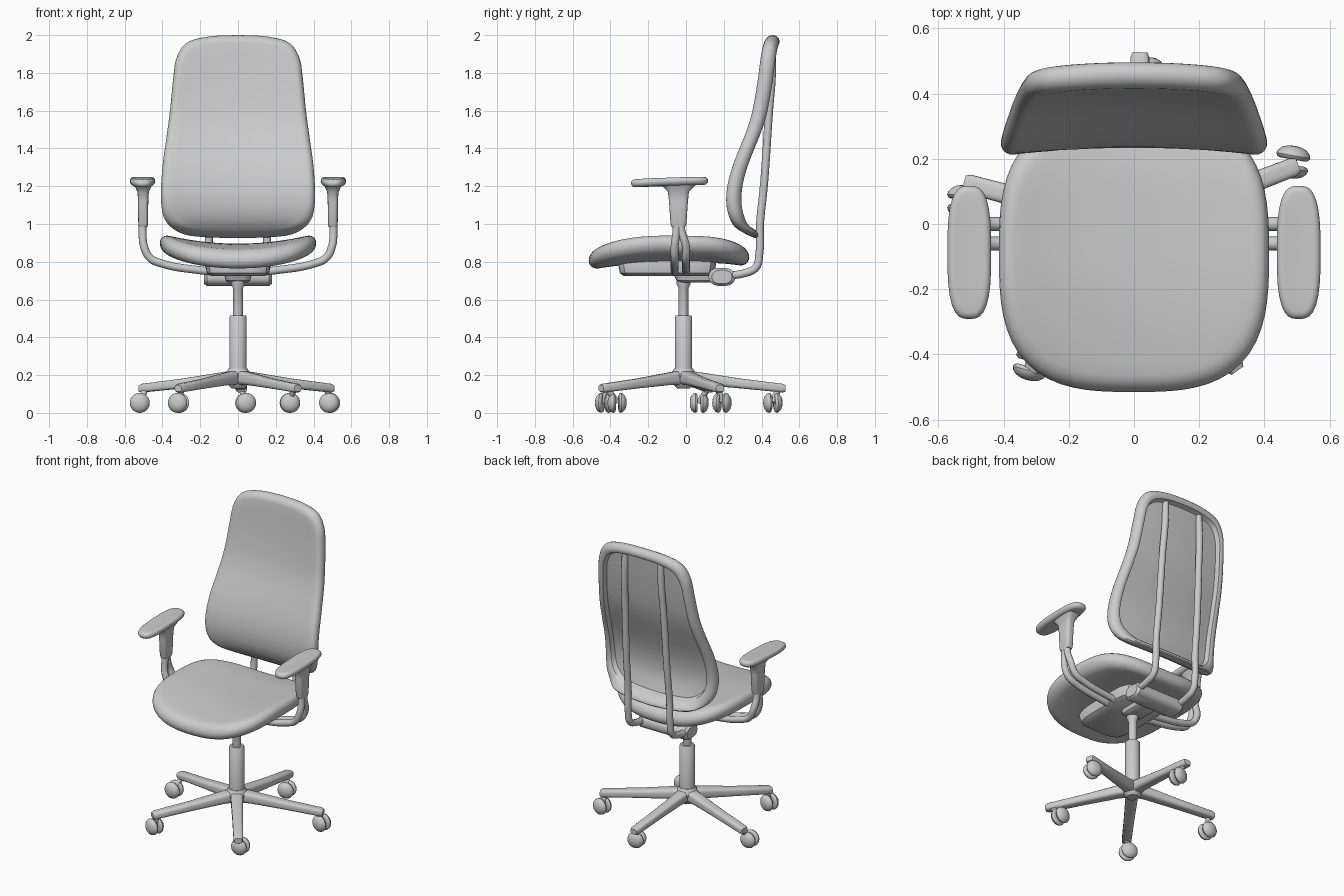
import bpy, bmesh
from math import sin, cos, pi, radians
from mathutils import Vector

if "Cube" in bpy.data.objects:
    bpy.data.objects.remove(bpy.data.objects["Cube"])


def finish(bm, name, angle=40):
    bmesh.ops.recalc_face_normals(bm, faces=bm.faces)
    me = bpy.data.meshes.new(name)
    bm.to_mesh(me)
    bm.free()
    ob = bpy.data.objects.new(name, me)
    bpy.context.collection.objects.link(ob)
    bpy.ops.object.select_all(action='DESELECT')
    bpy.context.view_layer.objects.active = ob
    ob.select_set(True)
    bpy.ops.object.shade_smooth_by_angle(angle=radians(angle))
    return ob


def loft(name, rings, angle=40):
    """Skin a list of equal-length point rings and cap both ends."""
    bm = bmesh.new()
    rows = [[bm.verts.new(p) for p in r] for r in rings]
    n = len(rows[0])
    for a, b in zip(rows, rows[1:]):
        for i in range(n):
            bm.faces.new((a[i], a[(i + 1) % n], b[(i + 1) % n], b[i]))
    bm.faces.new(rows[0])
    bm.faces.new(rows[-1])
    return finish(bm, name, angle)


def oval(hx, hy, e=2, n=32):
    """Superellipse outline: e=2 is round, higher is boxier."""
    out = []
    for i in range(n):
        c, s = cos(2 * pi * i / n), sin(2 * pi * i / n)
        k = (abs(c) ** e + abs(s) ** e) ** (-1 / e)
        out.append((hx * c * k, hy * s * k))
    return out


def spline(pts, n=8):
    """Catmull-Rom through open 2D points."""
    p = [Vector(q) for q in [pts[0]] + pts + [pts[-1]]]
    out = []
    for a, b, c, d in zip(p, p[1:], p[2:], p[3:]):
        for i in range(n):
            t = i / n
            out.append(b + (c - a) * t / 2 + (2 * a - 5 * b + 4 * c - d) * t * t / 2
                       + (3 * b - a - 3 * c + d) * t ** 3 / 2)
    return out + [p[-1]]


def pad(name, outline, hx, hy, R, place, recess=False):
    """Cushion with a rounded edge; place(u, v, t) bends it into position."""
    fr = [0.03, 0.12, 0.24, 0.36, 0.48, 0.6, 0.7, 0.8, 0.9]
    m = 1 - R / min(hx, hy)
    prof = [(f * m, f * m, R) for f in fr]
    for i in range(11):
        a = pi / 2 - pi * i / 10
        d = R * (1 - cos(a))
        prof.append((1 - d / hx, 1 - d / hy, R * sin(a)))
    back = -R
    if recess:
        back = -0.1 * R
        for d, t in ((1.35, -0.85), (1.5, -0.3), (1.6, -0.1)):
            prof.append((1 - d * R / hx, 1 - d * R / hy, t * R))
        m = 1 - 1.7 * R / min(hx, hy)
    prof += [(f * m, f * m, back) for f in reversed(fr)]
    return loft(name, [[place(u * a, v * b, t) for u, v in outline] for a, b, t in prof])


def stack(name, secs, cx=0, cy=0, e=2):
    """Vertical loft of (z, half x, half y) sections."""
    return loft(name, [[(cx + x, cy + y, z) for x, y in oval(hx, hy, e)] for z, hx, hy in secs])


def tube(name, pts, r):
    cu = bpy.data.curves.new(name, 'CURVE')
    cu.dimensions = '3D'
    cu.bevel_depth, cu.bevel_resolution, cu.use_fill_caps = r, 4, True
    sp = cu.splines.new('BEZIER')
    sp.bezier_points.add(len(pts) - 1)
    for b, p in zip(sp.bezier_points, pts):
        b.co = p
        b.handle_left_type = b.handle_right_type = 'AUTO'
    ob = bpy.data.objects.new(name, cu)
    bpy.context.collection.objects.link(ob)
    bpy.ops.object.select_all(action='DESELECT')
    bpy.context.view_layer.objects.active = ob
    ob.select_set(True)
    bpy.ops.object.convert(target='MESH')
    return ob


# Seat cushion: sides curl up, front edge drops
def seat_place(u, v, t):
    y = v - 0.09
    z = 0.845 + 0.05 * (u / 0.4) ** 2
    z -= 0.035 * (max(0, -y - 0.1) / 0.4) ** 2 + 0.02 * (max(0, y - 0.1) / 0.23) ** 2
    return (u, y, z + t)

pad("seat", oval(0.414, 0.425, 3, 72), 0.414, 0.425, 0.051, seat_place)

# Backrest: S-curved pad with a recessed rear panel
half = spline([(0, 0.925), (0.2, 0.932), (0.31, 0.955), (0.385, 1.02), (0.408, 1.13), (0.4, 1.3),
               (0.38, 1.45), (0.36, 1.6), (0.343, 1.77), (0.325, 1.88), (0.27, 1.96), (0.15, 1.993), (0, 2.0)], 5)
right = [(p.x, p.y - 1.4625) for p in half]
back_outline = right + [(-x, z) for x, z in right[-2:0:-1]]
curve = spline([(0.92, 0.36), (0.95, 0.325), (1.0, 0.275), (1.1, 0.25), (1.2, 0.255), (1.3, 0.28), (1.4, 0.317),
                (1.5, 0.355), (1.6, 0.383), (1.75, 0.408), (1.9, 0.425), (2.01, 0.435)])

def back_place(u, v, t):
    z = v + 1.4625
    for a, b in zip(curve, curve[1:]):
        if z <= b.x:
            break
    y = a.y + (b.y - a.y) * (z - a.x) / (b.x - a.x)
    return (u, y + 0.025 * (1 - (u / 0.4) ** 2) - t, z)

pad("backrest", back_outline, 0.408, 0.5375, 0.04, back_place, recess=True)

# Under-seat pan, tilt mechanism and cross housing
stack("seat_pan", [(0.725, 0.14, 0.23), (0.74, 0.165, 0.25), (0.79, 0.175, 0.26), (0.815, 0.17, 0.25)], 0, -0.1, 6)
stack("tilt_mechanism", [(0.69, 0.05, 0.08), (0.7, 0.065, 0.11), (0.76, 0.08, 0.14)], 0, 0.06, 5)
loft("cross_housing", [[(x, 0.19 + a * k, 0.72 + b * k) for a, b in oval(0.07, 0.048, 2.5)]
                       for x, k in ((-0.18, 0.75), (-0.165, 1), (0.165, 1), (0.18, 0.75))])

# Gas column and hub
stack("column_sleeve", [(0.19, 0.046, 0.046), (0.508, 0.046, 0.046), (0.516, 0.04, 0.04)], 0, -0.013)
stack("column_piston", [(0.5, 0.026, 0.026), (0.66, 0.026, 0.026), (0.68, 0.036, 0.036), (0.72, 0.036, 0.036)], 0, -0.013)
stack("base_hub", [(0.13, 0.035, 0.035), (0.15, 0.055, 0.055), (0.2, 0.07, 0.07), (0.235, 0.05, 0.05)], 0, -0.013)

# Five-star legs with twin-wheel casters: angle, caster x, caster y, axle direction
legs = [(21, 0.485, 0.19, 80), (88, 0.04, 0.46, 100), (165, -0.52, 0.07, 90),
        (234, -0.315, -0.43, 75), (306, 0.275, -0.365, 95)]
for i, (ang, cx, cy, yaw) in enumerate(legs):
    d = Vector((cos(radians(ang)), sin(radians(ang)), 0))
    s = Vector((-d.y, d.x, 0))
    hub = Vector((0, -0.013, 0))
    loft(f"base_leg_{i}", [[hub + d * r + s * u + Vector((0, 0, z + v)) for u, v in oval(w, h, 4, 20)]
                           for r, z, w, h in ((0.02, 0.187, 0.04, 0.038), (0.1, 0.18, 0.037, 0.033),
                                              (0.3, 0.156, 0.032, 0.026), (0.525, 0.131, 0.029, 0.023),
                                              (0.54, 0.13, 0.022, 0.017))])
    tip = hub + d * 0.505
    tube(f"caster_stem_{i}", [(tip.x, tip.y, 0.13), ((tip.x + cx) / 2, (tip.y + cy) / 2, 0.095), (cx, cy, 0.055)], 0.016)
    ax = Vector((cos(radians(yaw)), sin(radians(yaw)), 0))
    sd = Vector((-ax.y, ax.x, 0))
    c = Vector((cx, cy, 0.053))
    for k, sg in (("a", -1), ("b", 1)):
        loft(f"caster_wheel_{i}{k}", [[c + ax * sg * o + sd * u + Vector((0, 0, v)) for u, v in oval(r, r, 2, 24)]
                                      for o, r in ((0.008, 0.04), (0.012, 0.049), (0.02, 0.053), (0.031, 0.049),
                                                   (0.042, 0.037), (0.048, 0.022), (0.05, 0.006))])

for side, m in (("left", -1), ("right", 1)):
    # Rear upright tube from the housing to the top of the backrest
    tube(f"{side}_back_upright", [(m * x, y, z) for x, y, z in (
        (0.155, 0.17, 0.725), (0.155, 0.31, 0.74), (0.155, 0.37, 0.77), (0.155, 0.388, 0.84), (0.153, 0.392, 1.0),
        (0.15, 0.412, 1.2), (0.142, 0.44, 1.6), (0.135, 0.455, 1.8), (0.13, 0.452, 1.95))], 0.021)
    # Twin arm tubes bending out and up
    for k, y0, y1 in (("front", -0.06, -0.05), ("rear", 0.0, -0.025)):
        tube(f"{side}_arm_{k}_tube", [(m * x, y, z) for x, y, z in (
            (0.1, y0, 0.745), (0.2, y0, 0.755), (0.4, y0, 0.79), (0.465, y0, 0.82), (0.497, y0, 0.88),
            (0.505, y1, 0.97), (0.503, y1, 1.06))], 0.021)
    # Flared sleeve and pad
    stack(f"{side}_arm_sleeve", [(0.985, 0.022, 0.036), (1.0, 0.026, 0.042), (1.12, 0.027, 0.05),
                                 (1.17, 0.03, 0.056), (1.19, 0.04, 0.075), (1.215, 0.048, 0.1)], m * 0.502, -0.04, 4)
    pad(f"{side}_arm_pad", oval(0.067, 0.204, 3, 40), 0.067, 0.204, 0.021,
        lambda u, v, t: (m * 0.505 + u, v - 0.087, 1.222 + 0.035 * v + 1.2 * u * u + t))
